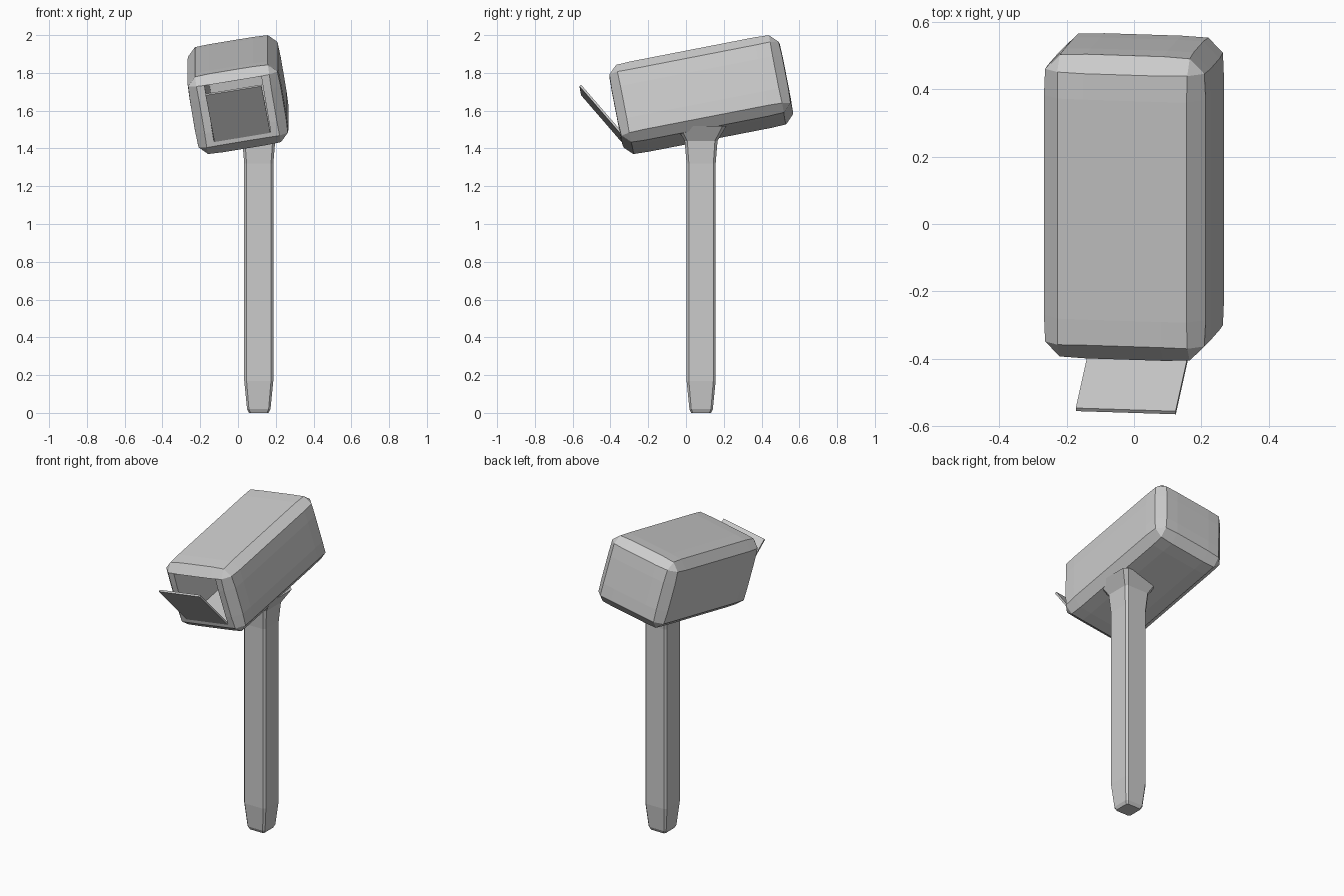
import bpy, bmesh
from math import radians
from mathutils import Matrix, Vector

if "Cube" in bpy.data.objects:
    bpy.data.objects.remove(bpy.data.objects["Cube"])

# Tilted frame shared by the box, its opening and its door
TILT = (Matrix.Translation((0, 0.08, 1.685))
        @ Matrix.Rotation(radians(11), 4, 'X')
        @ Matrix.Rotation(radians(-9.5), 4, 'Y'))
W, L, H = 0.492, 0.925, 0.435


def add_object(name, bm, matrix=Matrix()):
    bmesh.ops.recalc_face_normals(bm, faces=bm.faces)
    mesh = bpy.data.meshes.new(name)
    bm.to_mesh(mesh)
    bm.free()
    obj = bpy.data.objects.new(name, mesh)
    obj.matrix_world = matrix
    bpy.context.collection.objects.link(obj)
    return obj


def cuboid(size, centre=(0, 0, 0)):
    bm = bmesh.new()
    bmesh.ops.create_cube(bm, size=1)
    bmesh.ops.scale(bm, vec=size, verts=bm.verts)
    bmesh.ops.translate(bm, vec=centre, verts=bm.verts)
    return bm


# Box body: softly bulging block with chamfered edges
bm = cuboid((W, L, H))
bmesh.ops.bevel(bm, geom=bm.edges[:], offset=0.13, segments=3,
                profile=0.74, affect='EDGES')
box = add_object("letter_box", bm, TILT)

# Deep square opening in the front
OPEN_W, OPEN_LOW, OPEN_HIGH = 0.305, -0.14, 0.165
bm = cuboid((OPEN_W, 0.95, OPEN_HIGH - OPEN_LOW),
            (0, -L / 2 + 0.375, (OPEN_LOW + OPEN_HIGH) / 2))
cutter = add_object("opening_cutter", bm, TILT)
cutter.hide_render = True
cutter.hide_viewport = True
cutter.display_type = 'WIRE'
cut = box.modifiers.new("opening", 'BOOLEAN')
cut.operation = 'DIFFERENCE'
cut.solver = 'EXACT'
cut.object = cutter

# Door hinged at the lower edge of the opening
bm = cuboid((OPEN_W - 0.005, 0.012, 0.33), (0, 0, 0.165))
hinge = TILT @ Matrix.Translation((0, -L / 2 + 0.006, OPEN_LOW)) \
    @ Matrix.Rotation(radians(29.5), 4, 'X')
add_object("door", bm, hinge)

# Post: square sections with clipped corners, flared where it meets the box
sections = [(0, 0.052), (0.02, 0.062), (0.17, 0.077), (1.32, 0.077),
            (1.44, 0.087), (1.52, 0.135)]
bm = bmesh.new()
rings = []
for z, r in sections:
    c = r * 0.84
    outline = [(c, -r), (r, -c), (r, c), (c, r), (-c, r), (-r, c), (-r, -c), (-c, -r)]
    rings.append([bm.verts.new(Vector((0.11 + x, 0.08 + y, z))) for x, y in outline])
for a, b in zip(rings, rings[1:]):
    for i in range(8):
        j = (i + 1) % 8
        bm.faces.new((a[i], a[j], b[j], b[i]))
bm.faces.new(rings[0])
bm.faces.new(rings[-1])
add_object("post", bm)
